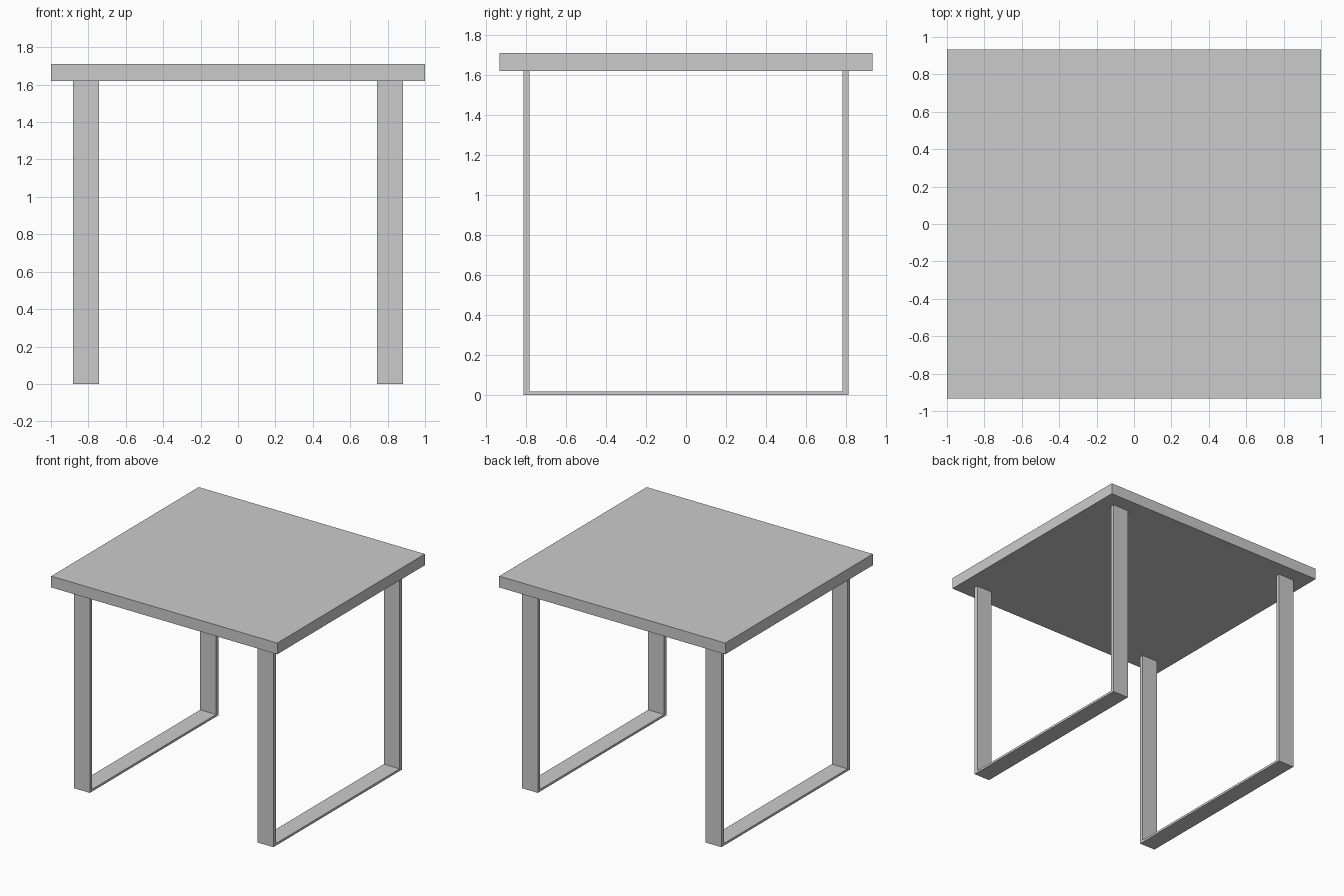
import bpy, bmesh

if "Cube" in bpy.data.objects:
    bpy.data.objects.remove(bpy.data.objects["Cube"])

TOP_Z, UNDER_Z = 1.71, 1.62


def extrude_profile(name, pts, x0, x1):
    """Extrude a closed (y, z) outline along x."""
    bm = bmesh.new()
    face = bm.faces.new([bm.verts.new((x0, y, z)) for y, z in pts])
    res = bmesh.ops.extrude_face_region(bm, geom=[face])
    verts = [v for v in res["geom"] if isinstance(v, bmesh.types.BMVert)]
    bmesh.ops.translate(bm, verts=verts, vec=(x1 - x0, 0, 0))
    bmesh.ops.recalc_face_normals(bm, faces=bm.faces)
    mesh = bpy.data.meshes.new(name)
    bm.to_mesh(mesh)
    bm.free()
    obj = bpy.data.objects.new(name, mesh)
    bpy.context.collection.objects.link(obj)
    return obj


# Thick flat table top
extrude_profile("table_top", [(-0.932, UNDER_Z), (0.932, UNDER_Z),
                              (0.932, TOP_Z), (-0.932, TOP_Z)], -1, 1)

# U-shaped flat-bar leg frames, one per side
outer, inner, bar = 0.812, 0.782, 0.018
u_profile = [(-outer, UNDER_Z), (-outer, 0), (outer, 0), (outer, UNDER_Z),
             (inner, UNDER_Z), (inner, bar), (-inner, bar), (-inner, UNDER_Z)]
for name, x0, x1 in (("left_leg_frame", -0.882, -0.742),
                     ("right_leg_frame", 0.742, 0.882)):
    extrude_profile(name, u_profile, x0, x1)
